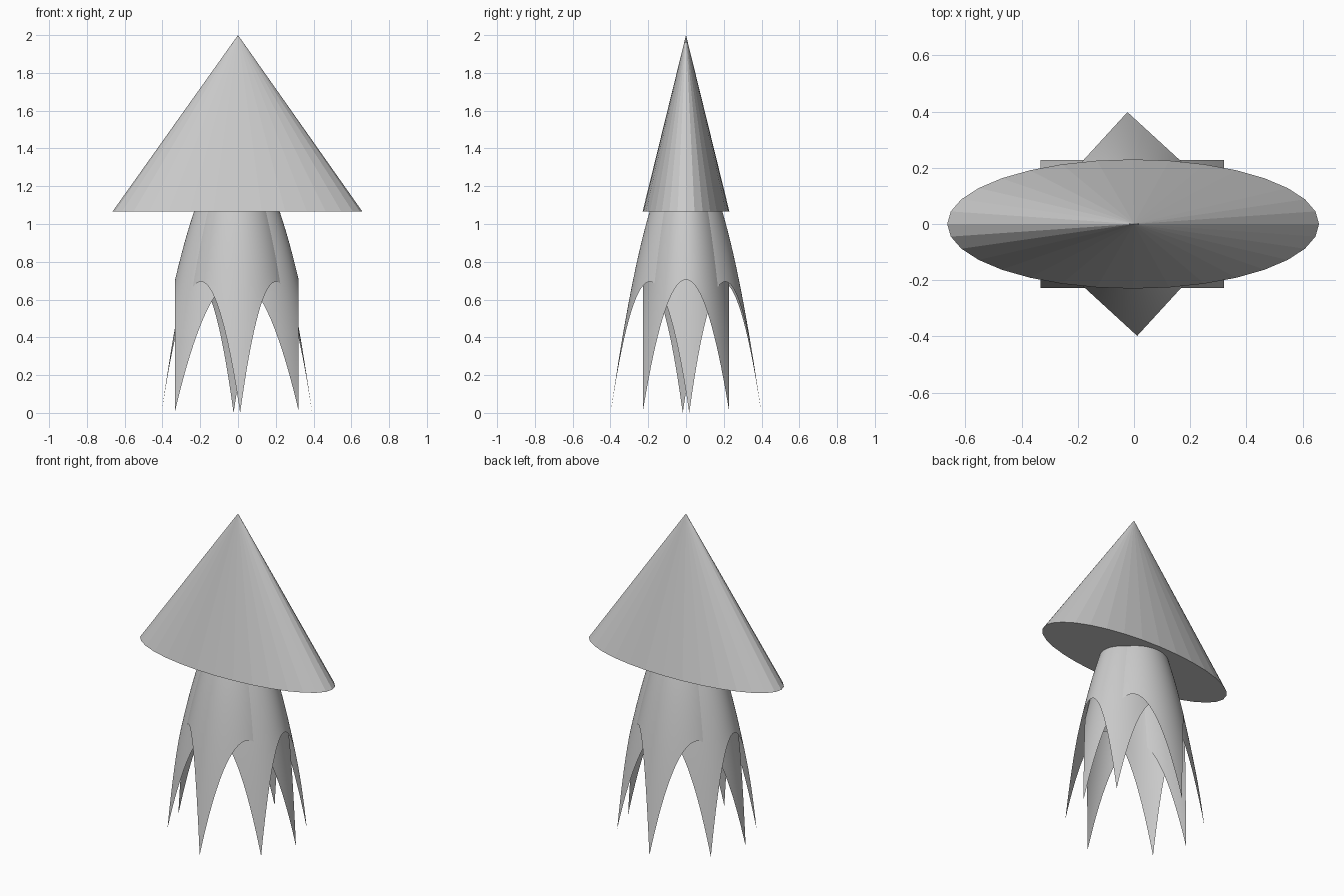
import bpy
import bmesh
from math import radians
from mathutils import Matrix

cube = bpy.data.objects.get("Cube")
if cube:
    bpy.data.objects.remove(cube, do_unlink=True)

grey = bpy.data.materials.new("light_grey")
grey.use_nodes = True
colour = (0.6, 0.6, 0.6, 1)
grey.diffuse_color = colour
grey.node_tree.nodes["Principled BSDF"].inputs["Base Color"].default_value = colour


def add_object(name, bm, smooth=False):
    bmesh.ops.recalc_face_normals(bm, faces=bm.faces)
    for face in bm.faces:
        face.smooth = smooth
    mesh = bpy.data.meshes.new(name)
    bm.to_mesh(mesh)
    bm.free()
    mesh.materials.append(grey)
    obj = bpy.data.objects.new(name, mesh)
    bpy.context.collection.objects.link(obj)
    return obj


def draped_cloth(name, half_x, half_y, base, turn):
    """Square sheet bent into a paraboloid, so its corners hang as points."""
    bm = bmesh.new()
    bmesh.ops.create_grid(bm, x_segments=40, y_segments=40, size=1)
    for v in bm.verts:
        u, w = v.co.x, v.co.y
        v.co.z = base + 0.695 * (2 - u * u - w * w)
        v.co.x, v.co.y = u * half_x, w * half_y
    place = Matrix.Translation((-0.006, 0, 0)) @ Matrix.Rotation(radians(turn), 4, "Z")
    bmesh.ops.transform(bm, matrix=place, verts=bm.verts)
    return add_object(name, bm, smooth=True)


# Two overlapping pointed skirts
draped_cloth("rectangular_skirt", 0.327, 0.228, 0.01, 0)
draped_cloth("diamond_skirt", 0.282, 0.282, 0, 47.5)

# Flattened conical hat with closed base
bm = bmesh.new()
bmesh.ops.create_cone(bm, cap_ends=True, segments=32, radius1=1, radius2=0, depth=1)
for v in bm.verts:
    t = v.co.z + 0.5
    v.co = (v.co.x * 0.662 - 0.003 * (1 - t), v.co.y * 0.23, 1.065 + 0.935 * t)
bmesh.ops.remove_doubles(bm, verts=bm.verts, dist=0.0001)
add_object("cone_hat", bm)
